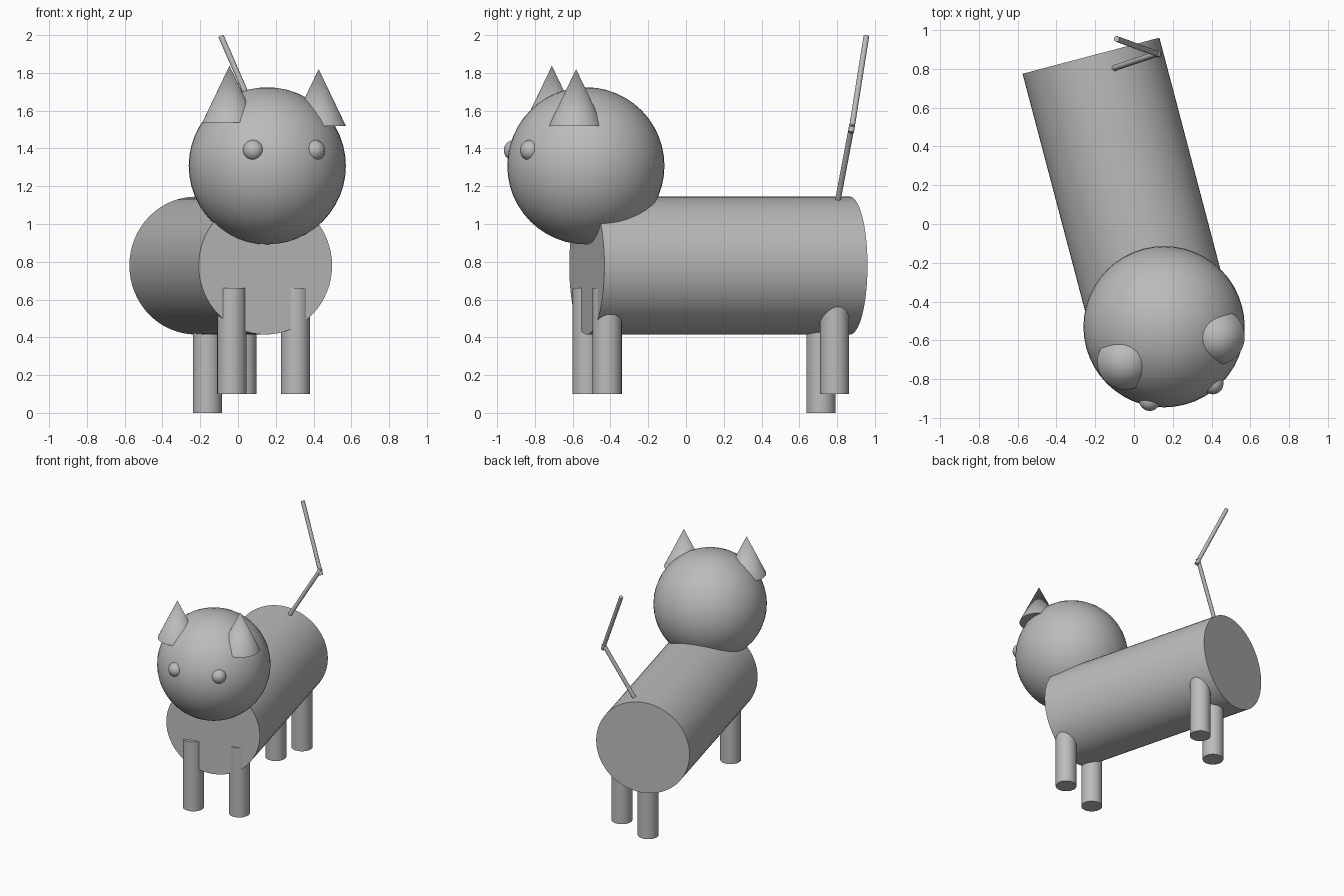
import bpy
import math
from mathutils import Vector

cube = bpy.data.objects.get("Cube")
if cube:
    bpy.data.objects.remove(cube, do_unlink=True)

# Single plain grey for the whole animal
grey = bpy.data.materials.new("plain grey")
grey.use_nodes = True
grey.diffuse_color = (0.5, 0.5, 0.5, 1)
grey.node_tree.nodes["Principled BSDF"].inputs["Base Color"].default_value = (0.5, 0.5, 0.5, 1)


def finish(name):
    obj = bpy.context.object
    obj.name = name
    obj.data.materials.append(grey)
    bpy.ops.object.shade_smooth_by_angle(angle=math.radians(35))
    return obj


def rod(name, start, end, radius, sides=32):
    """Capped cylinder between two points."""
    start, end = Vector(start), Vector(end)
    axis = end - start
    bpy.ops.mesh.primitive_cylinder_add(
        vertices=sides, radius=radius, depth=axis.length,
        location=(start + end) / 2,
        rotation=axis.to_track_quat('Z', 'Y').to_euler())
    return finish(name)


def ball(name, centre, radius, segments=48):
    bpy.ops.mesh.primitive_uv_sphere_add(
        segments=segments, ring_count=segments // 2, radius=radius, location=centre)
    return finish(name)


# The animal is turned slightly towards its left
forward = Vector((0.255, -0.967, 0))
side = Vector((0.967, 0.255, 0))

# Body
rod("body", (-0.222, 0.868, 0.78), (0.145, -0.525, 0.78), 0.365, 64)

# Head and eyes
head_centre = Vector((0.155, -0.53, 1.308))
ball("head", head_centre, 0.416)
for name, sign in (("right_eye", -1), ("left_eye", 1)):
    ball(name, head_centre + forward * 0.348 + side * 0.168 * sign + Vector((0, 0, 0.082)),
         0.055, 32)

# Ears
for name, x, y, base in (("right_ear", -0.045, -0.71, 1.538), ("left_ear", 0.427, -0.582, 1.52)):
    bpy.ops.mesh.primitive_cone_add(
        vertices=48, radius1=0.144, radius2=0, depth=0.3, location=(x, y, base + 0.15))
    finish(name)

# Legs, with the right hind leg reaching lower than the others
for name, x, y, foot in (
        ("front_right_leg", -0.033, -0.524, 0.1),
        ("front_left_leg", 0.304, -0.417, 0.1),
        ("hind_right_leg", -0.162, 0.714, 0.0),
        ("hind_left_leg", 0.022, 0.786, 0.1)):
    rod(name, (x, y, foot), (x, y, foot + 0.56), 0.077)

# Bent tail in two sections
rod("tail_base", (-0.1, 0.805, 1.13), (0.125, 0.88, 1.53), 0.015, 24)
rod("tail_tip", (0.132, 0.874, 1.485), (-0.09, 0.955, 1.995), 0.015, 24)
